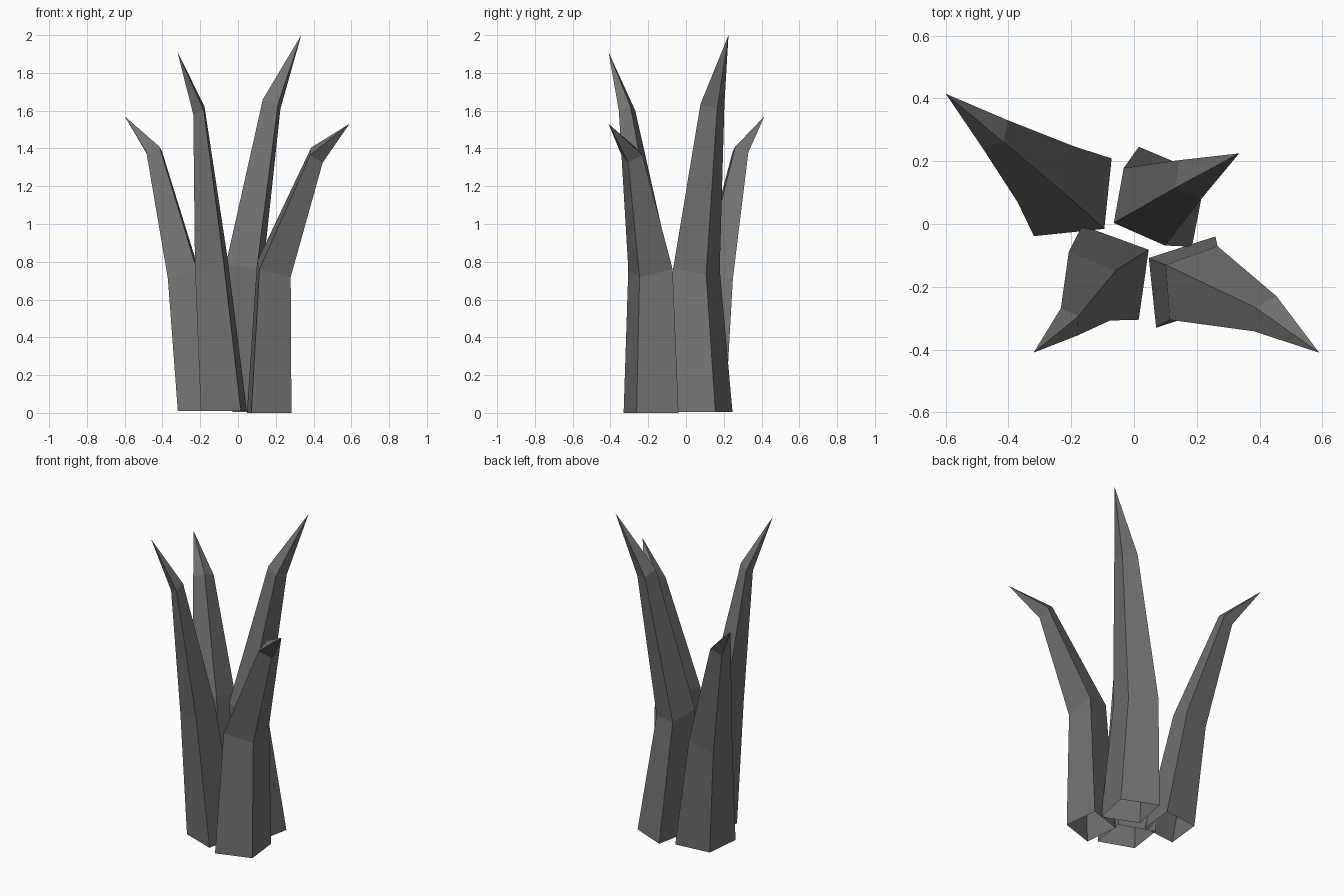
import bpy
import bmesh
from math import sin, cos, radians
from mathutils import Vector

cube = bpy.data.objects.get("Cube")
if cube:
    bpy.data.objects.remove(cube, do_unlink=True)

# One dark grey for every blade
grey = bpy.data.materials.new("dark_grey")
grey.use_nodes = True
colour = (0.17, 0.17, 0.17, 1)
grey.diffuse_color = colour
grey.node_tree.nodes["Principled BSDF"].inputs["Base Color"].default_value = colour

DEPTH, WIDTH = 0.142, 0.175  # half diagonals of the diamond cross-section


def diamond(bm, centre, heading, scale, tilt):
    """Ring of four vertices: outer, left, inner, right; the outer corner dips by tilt."""
    a, t = radians(heading), radians(tilt)
    out = Vector((cos(a) * cos(t), sin(a) * cos(t), -sin(t))) * DEPTH * scale
    side = Vector((-sin(a), cos(a), 0)) * WIDTH * scale
    c = Vector(centre)
    return [bm.verts.new(c + d) for d in (out, side, -out, -side)]


def make_blade(name, heading, rings, tip):
    bm = bmesh.new()
    loops = [diamond(bm, c, heading, s, t) for c, s, t in rings]
    point = bm.verts.new(tip)
    for i in range(4):
        j = (i + 1) % 4
        for low, high in zip(loops, loops[1:]):
            bm.faces.new((low[i], low[j], high[j], high[i]))
        bm.faces.new((loops[-1][i], loops[-1][j], point))
    mesh = bpy.data.meshes.new(name)
    bm.to_mesh(mesh)
    bm.free()
    mesh.materials.append(grey)
    bpy.context.collection.objects.link(bpy.data.objects.new(name, mesh))


# Each blade: heading of its lean, then (centre, scale, tilt) rings and the tip; bases stay open
make_blade("front_left_blade", -33, [
    ((0.165, -0.185, 0), 0.99, 0),
    ((0.19, -0.188, 0.76), 0.8, 21),
    ((0.418, -0.286, 1.365), 0.38, 48)], (0.59, -0.41, 1.53))
make_blade("front_right_blade", -149, [
    ((-0.075, -0.155, 0.01), 1, 0),
    ((-0.142, -0.198, 0.8), 0.73, 15),
    ((-0.207, -0.312, 1.6), 0.29, 33)], (-0.32, -0.41, 1.91))
make_blade("back_left_blade", 28, [
    ((0.1, 0.087, 0.005), 1.03, 0),
    ((0.033, 0.055, 0.76), 0.8, 14),
    ((0.178, 0.14, 1.635), 0.41, 25)], (0.335, 0.225, 2))
make_blade("back_right_blade", 135, [
    ((-0.195, 0.085, 0.01), 1, 0),
    ((-0.282, 0.159, 0.71), 0.72, 25),
    ((-0.443, 0.288, 1.38), 0.34, 38)], (-0.6, 0.415, 1.57))
